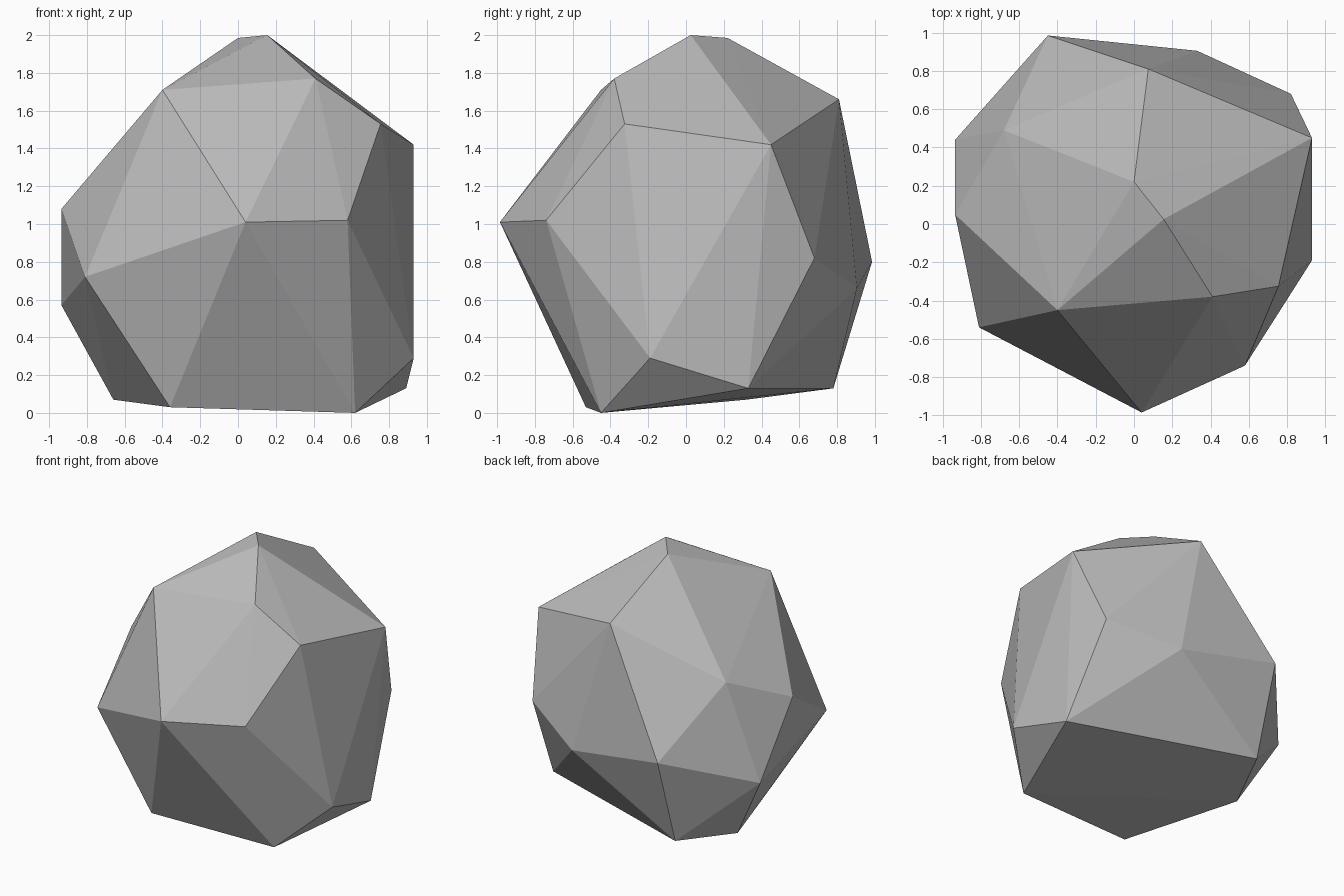
import bpy
import bmesh

# Remove only the default cube
default_cube = bpy.data.objects.get("Cube")
if default_cube:
    bpy.data.objects.remove(default_cube, do_unlink=True)


def make_material(name, colour):
    material = bpy.data.materials.new(name)
    material.use_nodes = True
    material.diffuse_color = colour
    shader = next(node for node in material.node_tree.nodes
                  if node.type == "BSDF_PRINCIPLED")
    shader.inputs["Base Color"].default_value = colour
    shader.inputs["Roughness"].default_value = 0.9
    return material


def make_faceted_stone(name, corner_groups, material):
    """Wrap groups of corner points in a convex, flat-faced shell."""
    bm = bmesh.new()
    for group in corner_groups:
        for corner in group:
            bm.verts.new(corner)
    result = bmesh.ops.convex_hull(bm, input=bm.verts[:])
    leftovers = {item for item in result["geom_interior"] + result["geom_unused"]
                 if isinstance(item, bmesh.types.BMVert)}
    bmesh.ops.delete(bm, geom=list(leftovers), context="VERTS")
    bmesh.ops.recalc_face_normals(bm, faces=bm.faces[:])
    for face in bm.faces:
        face.smooth = False
    mesh = bpy.data.meshes.new(name)
    bm.to_mesh(mesh)
    bm.free()
    mesh.materials.append(material)
    stone = bpy.data.objects.new(name, mesh)
    bpy.context.scene.collection.objects.link(stone)
    return stone


# Chipped corners of the boulder, from the underside to the peak
underside = [(.62, -.45, 0), (-.36, -.53, .03), (-.66, .32, .07),
             (-.455, .78, .13), (.89, .33, .13), (.93, -.19, .29)]
waist = [(-.81, -.54, .72), (-.935, .44, .57), (-.45, .985, .8),
         (.33, .905, .66), (.82, .68, .82), (.58, -.74, 1.02),
         (.04, -.985, 1.01), (-.935, .05, 1.08)]
shoulder = [(-.68, .49, 1.29), (.93, .45, 1.42), (.755, -.325, 1.53),
            (.075, .81, 1.66), (-.4, -.45, 1.71), (.41, -.38, 1.77)]
peak = [(0, .22, 1.985), (.155, .025, 2)]

stone_grey = make_material("stone grey", (.5, .5, .5, 1))
make_faceted_stone("boulder", [underside, waist, shoulder, peak], stone_grey)
